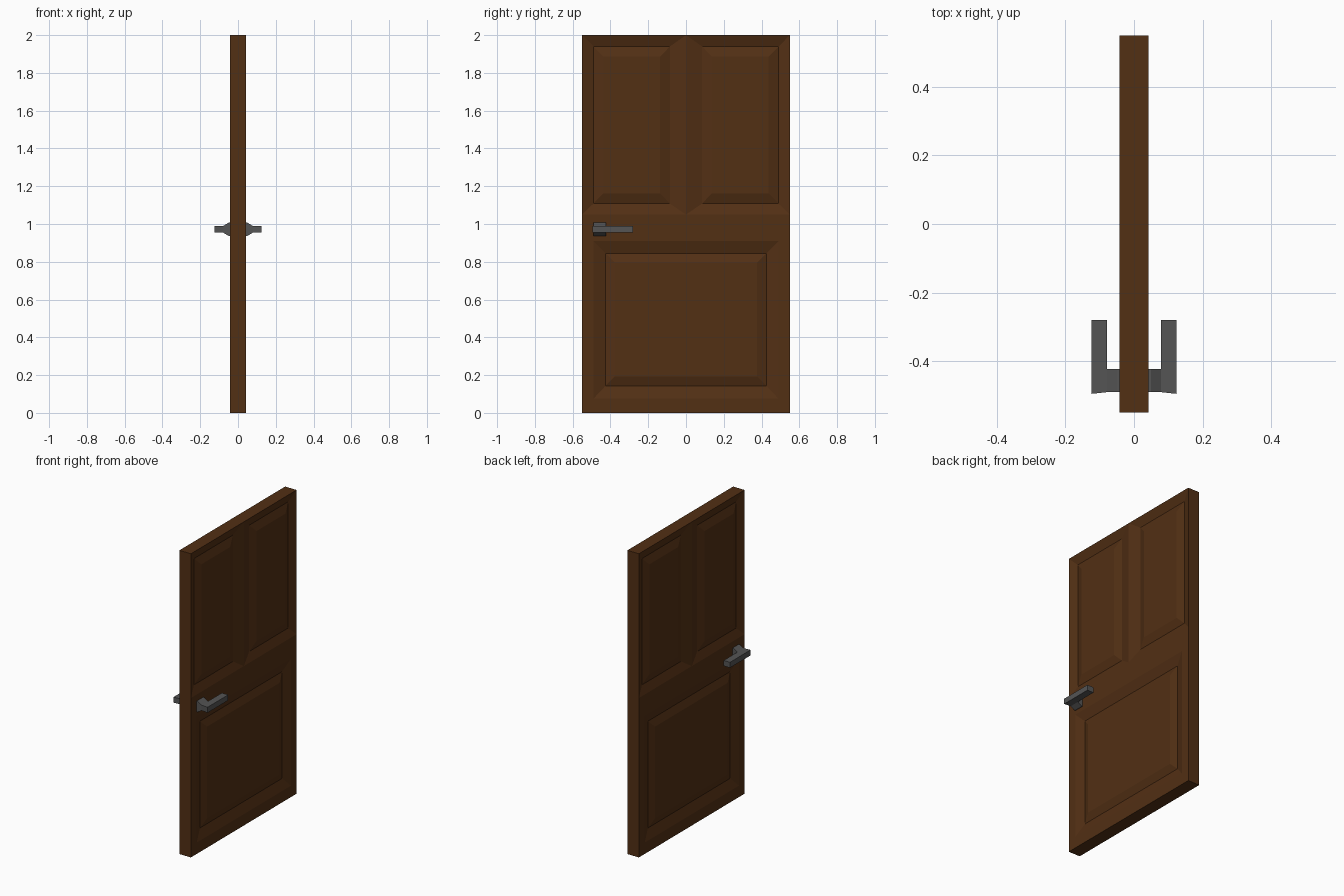
import bpy, bmesh

if "Cube" in bpy.data.objects:
    bpy.data.objects.remove(bpy.data.objects["Cube"])

H = 0.042            # half thickness of the slab
W, T, MID = 0.55, 2.0, 1.05


def material(name, col):
    m = bpy.data.materials.new(name)
    m.diffuse_color = (*col, 1)
    m.use_nodes = True
    m.node_tree.nodes["Principled BSDF"].inputs["Base Color"].default_value = m.diffuse_color
    return m


def finish(bm, name, mat):
    bmesh.ops.remove_doubles(bm, verts=bm.verts, dist=1e-4)
    bmesh.ops.recalc_face_normals(bm, faces=bm.faces)
    me = bpy.data.meshes.new(name)
    bm.to_mesh(me)
    bm.free()
    me.materials.append(mat)
    ob = bpy.data.objects.new(name, me)
    bpy.context.collection.objects.link(ob)
    return ob


def nested(bm, loops):
    """Join a series of rectangles (y0, y1, z0, z1, x) and cap the last."""
    prev = None
    for y0, y1, z0, z1, x in loops:
        ring = [bm.verts.new((x, y, z)) for y, z in
                ((y0, z0), (y1, z0), (y1, z1), (y0, z1))]
        if prev:
            for i in range(4):
                j = (i + 1) % 4
                bm.faces.new((prev[i], prev[j], ring[j], ring[i]))
        prev = ring
    bm.faces.new(prev)


wood = material("wood", (0.085, 0.029, 0.007))
metal = material("metal", (0.09, 0.09, 0.09))

# Door slab: recessed, raised-field panels on both faces
D, R = H - 0.02, H - 0.003
bm = bmesh.new()
for s in (1, -1):
    for m in (1, -1):
        def span(a, b):
            return (min(a * m, b * m), max(a * m, b * m))
        nested(bm, [(*span(0, W), MID, T, s * H),
                    (*span(0.085, 0.49), 1.108, 1.94, s * D),
                    (*span(0.137, 0.438), 1.162, 1.886, s * R)])
    nested(bm, [(-W, W, 0, MID, s * H),
                (-0.49, 0.49, 0.075, 0.91, s * H),
                (-0.427, 0.427, 0.142, 0.845, s * D),
                (-0.377, 0.377, 0.192, 0.795, s * R)])
# Outer rim of the slab
rim = [(-W, 0), (W, 0), (W, MID), (W, T), (0, T), (-W, T), (-W, MID)]
for i, (y0, z0) in enumerate(rim):
    y1, z1 = rim[(i + 1) % len(rim)]
    bm.faces.new([bm.verts.new(p) for p in
                  ((-H, y0, z0), (-H, y1, z1), (H, y1, z1), (H, y0, z0))])
# Split the middle rail edge where the two upper panels meet
for e in list(bm.edges):
    a, b = e.verts
    if abs(a.co.z - MID) + abs(b.co.z - MID) < 1e-5 and abs(a.co.y - b.co.y) > 1:
        bmesh.utils.edge_split(e, a, 0.5)
finish(bm, "door_slab", wood)

# Lever handles: a tapered neck and a flat bar on each side
ZC, ZH = 0.972, 0.018
for s, side in ((1, "right"), (-1, "left")):
    bm = bmesh.new()
    vs = [[bm.verts.new((s * x, y, ZC + k * h)) for x, h in
           ((H, 0.035), (0.05, 0.035), (0.078, ZH)) for k in (1,)] +
          [bm.verts.new((s * x, y, ZC - h)) for x, h in
           ((0.078, ZH), (0.05, 0.035), (H, 0.035))]
          for y in (-0.49, -0.423)]
    bm.faces.new(vs[0])
    bm.faces.new(vs[1])
    for i in range(6):
        j = (i + 1) % 6
        bm.faces.new((vs[0][i], vs[0][j], vs[1][j], vs[1][i]))
    finish(bm, "handle_neck_" + side, metal)

    bm = bmesh.new()
    outline = [(0.078, -0.49), (0.1245, -0.495), (0.1245, -0.28), (0.078, -0.28)]
    face = bm.faces.new([bm.verts.new((s * x, y, ZC - ZH)) for x, y in outline])
    ext = bmesh.ops.extrude_face_region(bm, geom=[face])["geom"]
    bmesh.ops.translate(bm, vec=(0, 0, 2 * ZH),
                        verts=[g for g in ext if isinstance(g, bmesh.types.BMVert)])
    finish(bm, "handle_lever_" + side, metal)
